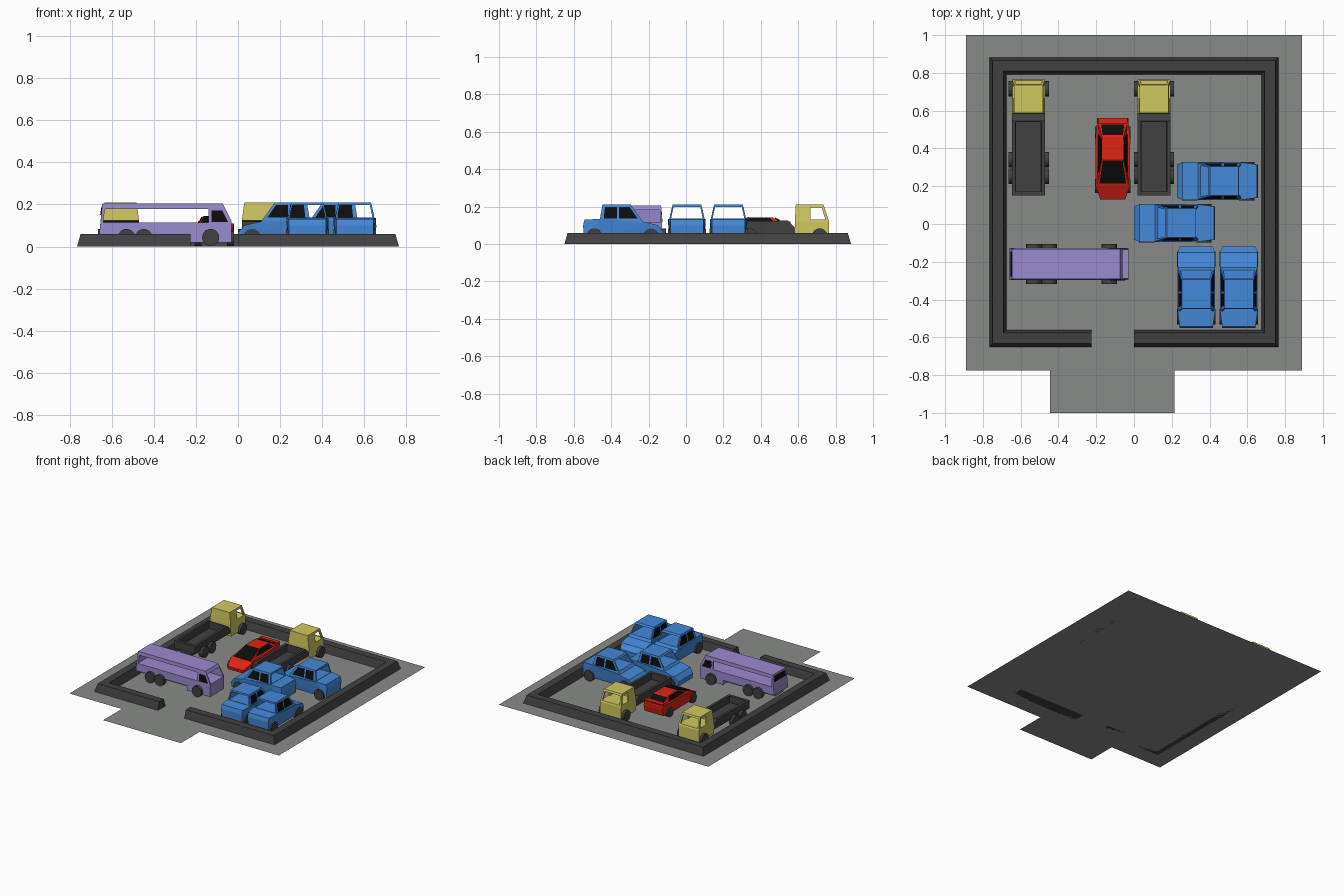
import bpy, bmesh, math
from mathutils import Matrix, Vector

if "Cube" in bpy.data.objects:
    bpy.data.objects.remove(bpy.data.objects["Cube"])


def material(name, r, g, b):
    m = bpy.data.materials.new(name)
    m.diffuse_color = (r, g, b, 1)
    m.use_nodes = True
    m.node_tree.nodes["Principled BSDF"].inputs["Base Color"].default_value = m.diffuse_color
    return m


GREY = material("ground grey", .25, .258, .25)
DARK = material("dark grey", .053, .053, .053)
BLACK = material("black glass", .004, .004, .004)
BLUE = material("blue paint", .058, .25, .69)
YELLOW = material("yellow paint", .64, .58, .115)
PURPLE = material("purple paint", .33, .255, .63)
RED = material("red paint", .74, .017, .007)


def finish(name, bm, mat):
    bmesh.ops.recalc_face_normals(bm, faces=bm.faces)
    me = bpy.data.meshes.new(name)
    bm.to_mesh(me)
    bm.free()
    me.materials.append(mat)
    ob = bpy.data.objects.new(name, me)
    bpy.context.collection.objects.link(ob)
    return ob


def hull(name, pts, mat):
    """Flat-faced convex solid around points."""
    bm = bmesh.new()
    for p in pts:
        bm.verts.new(p)
    out = bmesh.ops.convex_hull(bm, input=bm.verts)
    junk = [v for v in out["geom_interior"] if isinstance(v, bmesh.types.BMVert)]
    bmesh.ops.delete(bm, geom=junk, context='VERTS')
    bmesh.ops.dissolve_limit(bm, angle_limit=.01, verts=bm.verts, edges=bm.edges)
    return finish(name, bm, mat)


def rings(name, levels, mat):
    """Tapered block from stacked rectangles (z, y0, y1, half width)."""
    return hull(name, [(s * w, y, z) for z, a, b, w in levels for y in (a, b) for s in (-1, 1)], mat)


def plate(name, quad, mat, t=.004):
    q = [Vector(p) for p in quad]
    n = (q[2] - q[0]).cross(q[3] - q[1]).normalized() * t
    return hull(name, [p + n for p in q] + [p - n for p in q], mat)


def cut(ob, *cutters):
    for c in cutters:
        m = ob.modifiers.new("opening", 'BOOLEAN')
        m.operation, m.solver, m.object = 'DIFFERENCE', 'EXACT', c
    bpy.context.view_layer.update()
    dg = bpy.context.evaluated_depsgraph_get()
    me = bpy.data.meshes.new_from_object(ob.evaluated_get(dg))
    ob.modifiers.clear()
    ob.data = me
    for c in cutters:
        bpy.data.objects.remove(c)
    return ob


def wheels(ys, x, r=.041, w=.034):
    parts = []
    for y in ys:
        for s in (-1, 1):
            bm = bmesh.new()
            bmesh.ops.create_cone(bm, cap_ends=True, segments=14, radius1=r, radius2=r, depth=w,
                                  matrix=Matrix.Translation((s * (x - w / 2), y, r + .002))
                                  @ Matrix.Rotation(math.pi / 2, 4, 'Y'))
            parts.append(finish("wheel", bm, DARK))
    return parts


def place(parts, x, y, turn=0):
    m = Matrix.Translation((x, y, 0)) @ Matrix.Rotation(math.radians(turn), 4, 'Z')
    for p in parts:
        p.data.transform(m)


# Ground sheet with entrance apron
bm = bmesh.new()
bm.faces.new([bm.verts.new((x, y, 0)) for x, y in (
    (-.89, -.775), (-.445, -.775), (-.445, -1), (.215, -1), (.215, -.775), (.89, -.775), (.89, 1), (-.89, 1))])
finish("ground", bm, GREY)

# Sloped perimeter wall with a gap at the front
bm = bmesh.new()
path = ((-.225, -.605, 0, -1), (-.72, -.605, -1, -1), (-.72, .837, -1, 1),
        (.72, .837, 1, 1), (.72, -.605, 1, -1), (0, -.605, 0, -1))
secs = [[bm.verts.new((x + dx * o, y + dy * o, z)) for o, z in ((.045, 0), (.028, .06), (-.028, .06), (-.045, 0))]
        for x, y, dx, dy in path]
for a, b in zip(secs, secs[1:]):
    for i in range(4):
        bm.faces.new((a[i], a[i - 1], b[i - 1], b[i]))
bm.faces.new(secs[0])
bm.faces.new(secs[-1])
finish("perimeter_wall", bm, DARK)


# Blue saloon, facing +y before placing
def saloon():
    prof = ((-.212, .03), (-.215, .1), (-.208, .13), (-.12, .135), (.1, .12), (.185, .101), (.215, .065), (.213, .03))
    body = hull("saloon_body", [(s * (.088 if abs(y) > .2 else .1), y, z) for y, z in prof for s in (-1, 1)], BLUE)
    cabin = cut(rings("saloon_cabin", [(.118, -.128, .105, .097), (.21, -.112, .04, .077)], BLUE),
                rings("cutter", [(.137, -.3, .3, .0845), (.198, -.3, .3, .0715)], BLUE))
    parts = [body, cabin]
    side = lambda z: .0965 - (z - .118) * .217 - .003   # glass follows the leaning side
    for s in (-1, 1):
        for name, y in (("rear_side_glass", (-.105, -.033, -.033, -.098)), ("front_side_glass", (-.022, .076, .034, -.022))):
            parts.append(plate(name, [(s * side(z), v, z) for v, z in zip(y, (.136, .136, .197, .197))], BLACK))
    return parts + wheels((-.155, .148), .102)


for x, y, turn in ((.33, -.335, 0), (.555, -.335, 0), (.4425, .227, 90), (.215, .005, 90)):
    place(saloon(), x, y, turn)


# Yellow tipper truck with dark open tray
def truck():
    cab = cut(rings("truck_cab", [(.03, .585, .765, .088), (.12, .582, .765, .088), (.21, .587, .735, .076)], YELLOW),
              rings("windscreen_cutter", [(.132, .605, .85, .074), (.195, .605, .85, .066)], YELLOW),
              rings("side_cutter", [(.132, .665, .745, .2), (.195, .665, .725, .2)], YELLOW))
    tray = cut(hull("truck_tray", [(s * w, y, z) for s in (-1, 1) for y, z, w in (
                    (.15, .06, .088), (.15, .12, .088), (.545, .125, .088), (.585, .085, .088), (.585, .06, .088))], DARK),
               rings("tray_cutter", [(.07, .172, .54, .066), (.2, .172, .54, .072)], DARK))
    chassis = rings("truck_chassis", [(.03, .17, .6, .05), (.065, .17, .6, .05)], DARK)
    return [cab, tray, chassis] + wheels((.252, .34, .715), .107)


for x in (-.558, .106):
    place(truck(), x, 0)


# Purple coach, built facing +y then turned to +x
def coach():
    body = cut(rings("coach_body", [(.055, -.315, .315, .085), (.12, -.308, .315, .085), (.205, -.3, .272, .079)], PURPLE),
               rings("cabin_cutter", [(.115, -.299, .4, .077), (.182, -.294, .4, .072)], PURPLE),
               rings("side_cutter", [(.115, -.295, .205, .2), (.178, -.288, .205, .2)], PURPLE))
    nose = rings("coach_nose", [(.02, .12, .315, .085), (.06, .12, .315, .085)], PURPLE)
    floor = rings("coach_underside", [(.03, -.3, .14, .05), (.06, -.3, .14, .05)], PURPLE)
    parts = [body, nose, floor]
    parts.append(plate("rear_glass", [(-.065, -.306, .15), (.065, -.306, .15), (.065, -.300, .19), (-.065, -.300, .19)], BLACK))
    for s in (-1, 1):
        parts.append(plate("door_glass", [(s * .082, .22, .117), (s * .082, .297, .117),
                                          (s * .079, .27, .172), (s * .079, .22, .172)], BLACK))
    return parts + wheels((-.185, -.103, .215), .106)


place(coach(), -.345, -.212, -90)


# Red wedge-shaped sports car, nose towards -y
def sports_car():
    body = hull("sports_body", [(s * w, y, z) for s in (-1, 1) for y, z, w in (
        (.135, .03, .066), (.13, .055, .066), (.2, .09, .09), (.2, .03, .09), (.45, .11, .093),
        (.45, .03, .093), (.555, .107, .08), (.56, .08, .08), (.55, .03, .08))], RED)
    cabin = rings("sports_cabin", [(.09, .2, .56, .084), (.143, .345, .46, .056)], RED)
    spoiler = rings("rear_spoiler", [(.113, .53, .56, .078), (.121, .53, .56, .078)], RED)
    parts = [body, cabin, spoiler]
    parts.append(plate("windscreen", [(-.07, .215, .097), (.07, .215, .097), (.052, .337, .141), (-.052, .337, .141)], BLACK))
    parts.append(plate("rear_window", [(-.06, .525, .111), (.06, .525, .111), (.054, .475, .138), (-.054, .475, .138)], BLACK))
    for s in (-1, 1):
        parts.append(plate("side_window", [(s * .074, .275, .109), (s * .074, .475, .109),
                                           (s * .058, .45, .139), (s * .058, .345, .139)], BLACK))
    return parts + wheels((.2, .48), .094, .037)


place(sports_car(), -.1125, 0)
